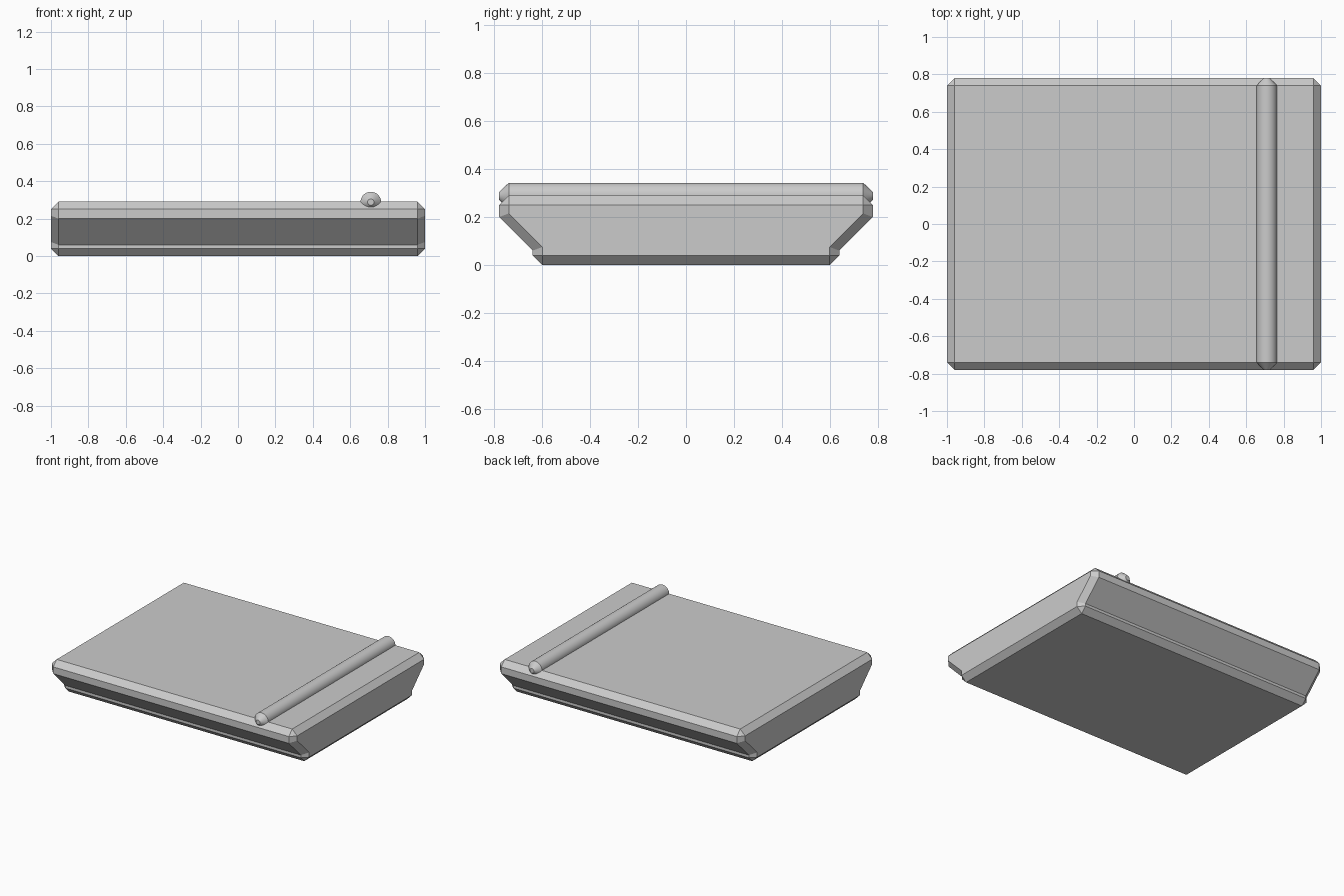
import bpy, bmesh
from math import pi
from mathutils import Matrix

cube = bpy.data.objects.get("Cube")
if cube:
    bpy.data.objects.remove(cube, do_unlink=True)

CHAMFER = 0.04
ROD_X, ROD_Z, ROD_R, ROD_TIP = 0.71, 0.288, 0.055, 0.017
HALF_Y = 0.78

# Single plain grey
grey = bpy.data.materials.new("plain_grey")
grey.use_nodes = True
colour = (0.6, 0.6, 0.6, 1)
grey.diffuse_color = colour
grey.node_tree.nodes["Principled BSDF"].inputs["Base Color"].default_value = colour


def finish(bm, name):
    bmesh.ops.remove_doubles(bm, verts=bm.verts, dist=0.0005)
    bmesh.ops.recalc_face_normals(bm, faces=bm.faces)
    mesh = bpy.data.meshes.new(name)
    bm.to_mesh(mesh)
    bm.free()
    mesh.materials.append(grey)
    obj = bpy.data.objects.new(name, mesh)
    bpy.context.collection.objects.link(obj)
    return obj


def mirrored(half):
    return half + [(-y, z) for y, z in reversed(half)]


def loft(bm, rings):
    loops = [[bm.verts.new(p) for p in ring] for ring in rings]
    for a, b in zip(loops, loops[1:]):
        for i in range(len(a)):
            j = (i + 1) % len(a)
            bm.faces.new((a[i], a[j], b[j], b[i]))
    bm.faces.new(loops[0])
    bm.faces.new(loops[-1])


# Slab: flared cross-section along x, with chamfered end caps
full = mirrored([(0.60, 0), (0.64, 0.04), (0.64, 0.06),
                 (0.78, 0.20), (0.78, 0.25), (0.74, 0.29)])
cap = mirrored([(0.60, 0.04), (0.60, 0.04), (0.60, 0.075),
                (0.74, 0.215), (0.74, 0.25), (0.74, 0.25)])
bm = bmesh.new()
sections = [(-1, cap), (-1 + CHAMFER, full), (1 - CHAMFER, full), (1, cap)]
loft(bm, [[(x, y, z) for y, z in outline] for x, outline in sections])
finish(bm, "slab")

# Rod: half-sunk round bar with tapered ends
bm = bmesh.new()
bmesh.ops.create_cone(bm, cap_ends=True, segments=48, radius1=ROD_R, radius2=ROD_R,
                      depth=2 * (HALF_Y - CHAMFER),
                      matrix=Matrix.Translation((ROD_X, 0, ROD_Z)) @ Matrix.Rotation(pi / 2, 4, "X"))
for face in [f for f in bm.faces if len(f.verts) > 4]:
    side = 1 if face.calc_center_median().y > 0 else -1
    bmesh.ops.inset_region(bm, faces=[face], thickness=ROD_R - ROD_TIP)
    for v in face.verts:
        v.co.y = side * HALF_Y
rod = finish(bm, "top_rod")
bpy.ops.object.select_all(action="DESELECT")
rod.select_set(True)
bpy.context.view_layer.objects.active = rod
bpy.ops.object.shade_smooth_by_angle(angle=pi / 6)
